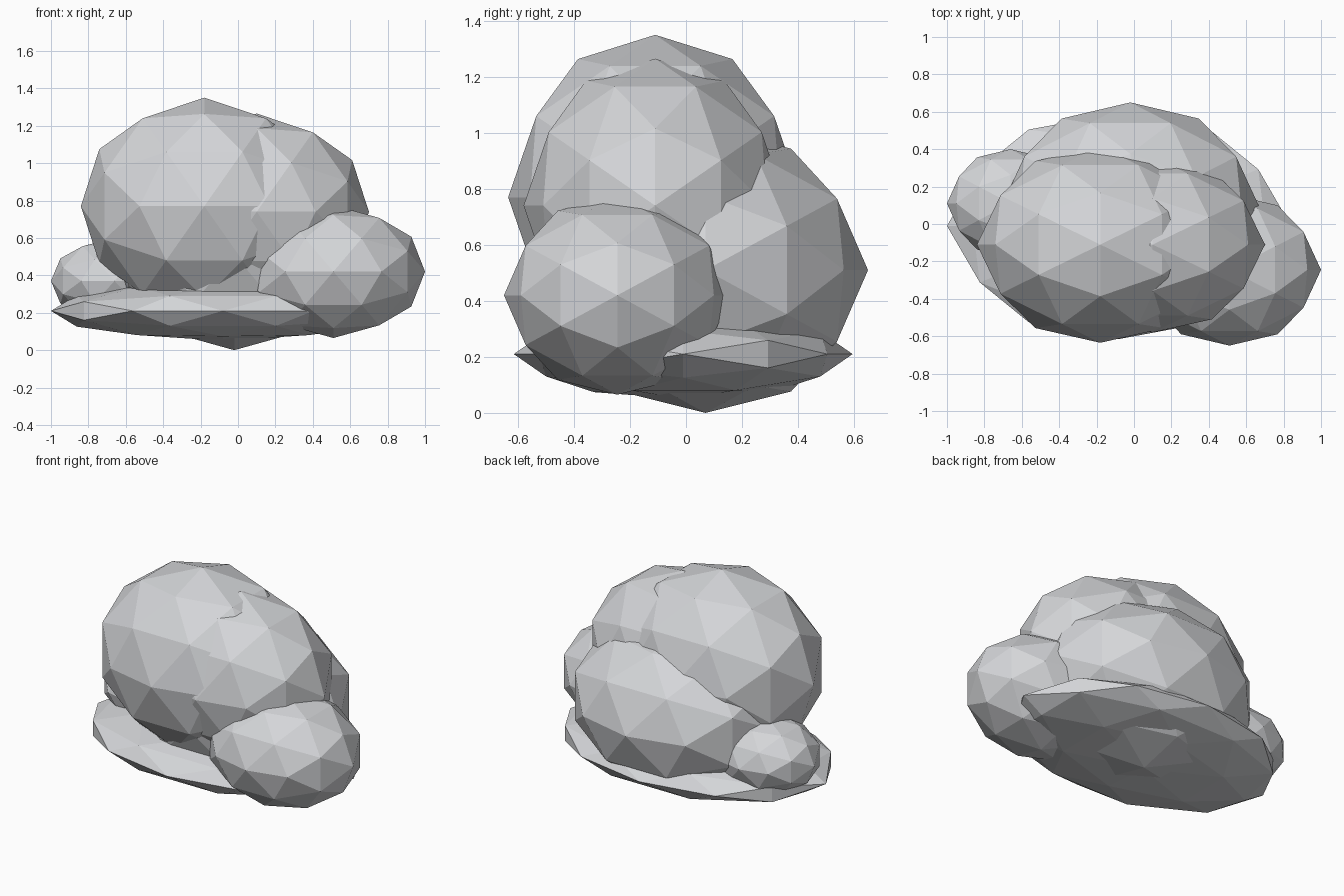
import bpy, bmesh
from itertools import product
from mathutils import Vector

cube = bpy.data.objects.get("Cube")
if cube:
    bpy.data.objects.remove(cube, do_unlink=True)

# Pale cloud grey
grey = bpy.data.materials.new("pale_grey")
grey.use_nodes = True
colour = (0.66, 0.67, 0.69, 1)
grey.diffuse_color = colour
grey.node_tree.nodes["Principled BSDF"].inputs["Base Color"].default_value = colour


def ball_points():
    """Corners and edge midpoints of an icosahedron, pushed onto a unit sphere."""
    phi = (1 + 5 ** 0.5) / 2
    points = set()
    for seed in ((1, 0, 0), (0, 1, phi), (phi, 1, phi * phi)):
        unit = Vector(seed).normalized()
        for signs in product((-1, 1), repeat=3):
            p = [round(a * s, 6) + 0.0 for a, s in zip(unit, signs)]
            for turn in range(3):
                points.add(tuple(p[turn:] + p[:turn]))
    return sorted(points)


def puff(name, centre, radii):
    """A faceted ellipsoid lump."""
    bm = bmesh.new()
    for p in ball_points():
        bm.verts.new(p)
    bmesh.ops.convex_hull(bm, input=bm.verts[:])
    bmesh.ops.scale(bm, vec=radii, verts=bm.verts[:])
    bmesh.ops.recalc_face_normals(bm, faces=bm.faces[:])
    mesh = bpy.data.meshes.new(name)
    bm.to_mesh(mesh)
    bm.free()
    mesh.materials.append(grey)
    obj = bpy.data.objects.new(name, mesh)
    obj.location = centre
    bpy.context.collection.objects.link(obj)


# Flat underside and the overlapping lumps above it
puff("flat_base", (-0.08, -0.01, 0.21), (0.92, 0.605, 0.16))
puff("main_puff", (-0.18, -0.11, 0.77), (0.66, 0.525, 0.58))
puff("left_upper_puff", (0.10, -0.11, 0.74), (0.60, 0.47, 0.525))
puff("left_front_puff", (0.51, -0.245, 0.42), (0.49, 0.405, 0.355))
puff("right_small_puff", (-0.66, 0.11, 0.37), (0.34, 0.29, 0.23))
puff("back_puff", (-0.02, 0.07, 0.51), (0.70, 0.58, 0.51))
